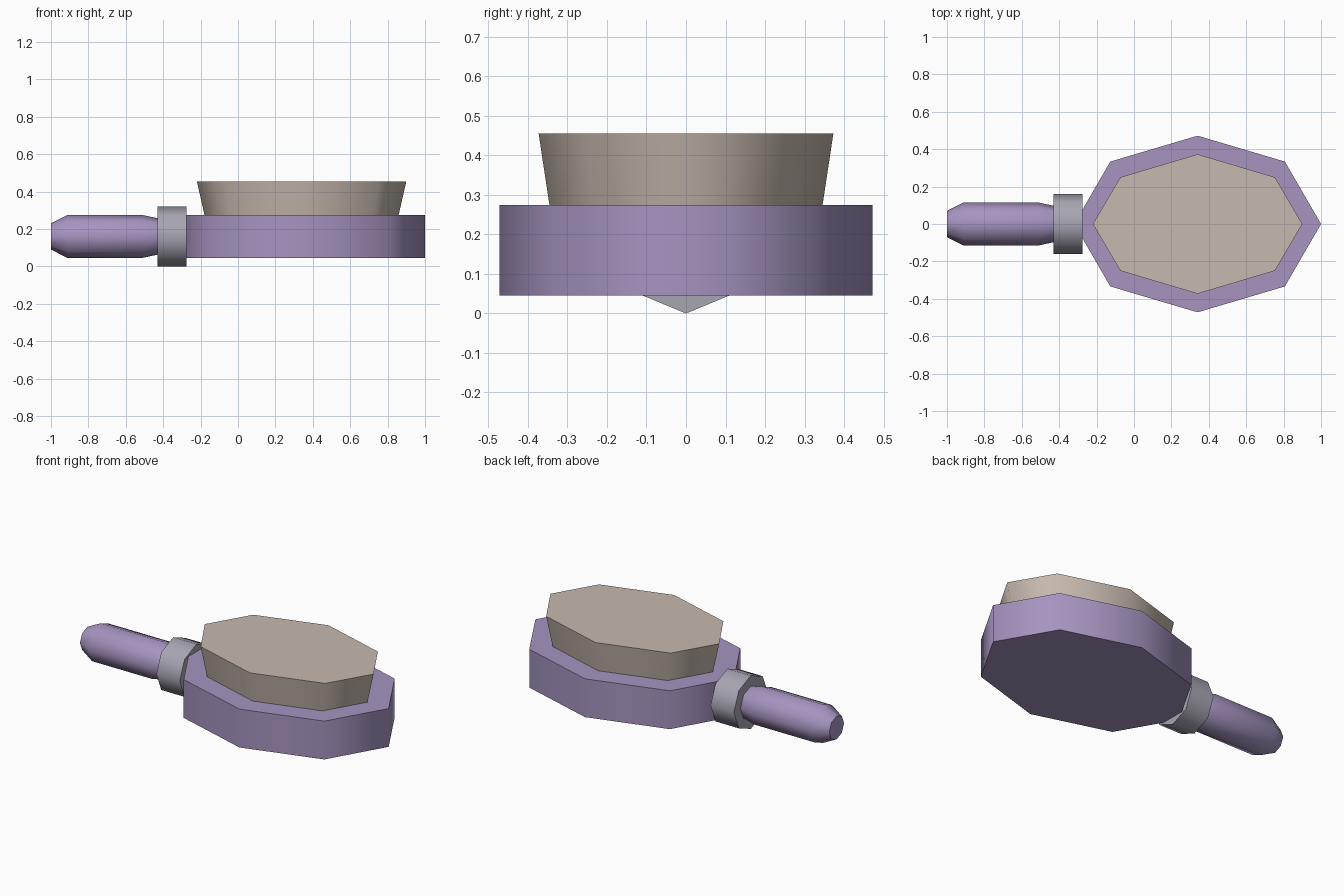
import bpy, bmesh, math

cube = bpy.data.objects.get("Cube")
if cube:
    bpy.data.objects.remove(cube, do_unlink=True)


def material(name, rgb):
    mat = bpy.data.materials.new(name)
    mat.use_nodes = True
    mat.diffuse_color = (*rgb, 1)
    mat.node_tree.nodes["Principled BSDF"].inputs["Base Color"].default_value = (*rgb, 1)
    return mat


purple = material("muted purple", (0.38, 0.295, 0.525))
beige = material("bristle beige", (0.575, 0.49, 0.43))
grey = material("collar grey", (0.39, 0.376, 0.445))


def loft(name, rings, mat, angle):
    """Skin a stack of rings, cap both ends and smooth the gentle edges."""
    bm = bmesh.new()
    loops = [[bm.verts.new(p) for p in ring] for ring in rings]
    for a, b in zip(loops, loops[1:]):
        for i in range(len(a)):
            j = (i + 1) % len(a)
            bm.faces.new((a[i], a[j], b[j], b[i]))
    bm.faces.new(loops[0])
    bm.faces.new(loops[-1])
    bmesh.ops.recalc_face_normals(bm, faces=bm.faces)
    mesh = bpy.data.meshes.new(name)
    bm.to_mesh(mesh)
    bm.free()
    mesh.materials.append(mat)
    obj = bpy.data.objects.new(name, mesh)
    bpy.context.collection.objects.link(obj)
    bpy.ops.object.select_all(action='DESELECT')
    obj.select_set(True)
    bpy.context.view_layer.objects.active = obj
    bpy.ops.object.shade_smooth_by_angle(angle=math.radians(angle))
    return obj


HEAD_X, AXIS_Z = 0.34, 0.16
DIAG = math.sqrt(0.5)


def head_ring(z, rx, ry, dx, dy):
    """Flat eight-sided outline: tips at rx, ry and corners at dx, dy."""
    pts = [(rx, 0), (dx, dy), (0, ry), (-dx, dy),
           (-rx, 0), (-dx, -dy), (0, -ry), (dx, -dy)]
    return [(HEAD_X + x, y, z) for x, y in pts]


def rod_ring(x, r):
    """Octagon around the handle axis, with a corner at the top."""
    angles = [i * math.tau / 8 for i in range(8)]
    return [(x, r * math.sin(a), AXIS_Z + r * math.cos(a)) for a in angles]


# Brush head
rx, ry = 0.66, 0.472
loft("brush_head",
     [head_ring(z, rx, ry, rx * DIAG, ry * DIAG) for z in (0.045, 0.275)],
     purple, 75)

# Bristle block, flaring upwards
loft("bristles",
     [head_ring(z, 0.56 * s, 0.373 * s, 0.413 * s, 0.25 * s)
      for z, s in ((0.275, 0.927), (0.455, 1.0))],
     beige, 75)

# Collar between head and handle
loft("collar", [rod_ring(x, 0.16) for x in (-0.43, -0.275)], grey, 50)

# Handle with tapered ends
loft("handle",
     [rod_ring(x, r) for x, r in
      ((-1.0, 0.07), (-0.912, 0.115), (-0.512, 0.115), (-0.428, 0.097))],
     purple, 50)
